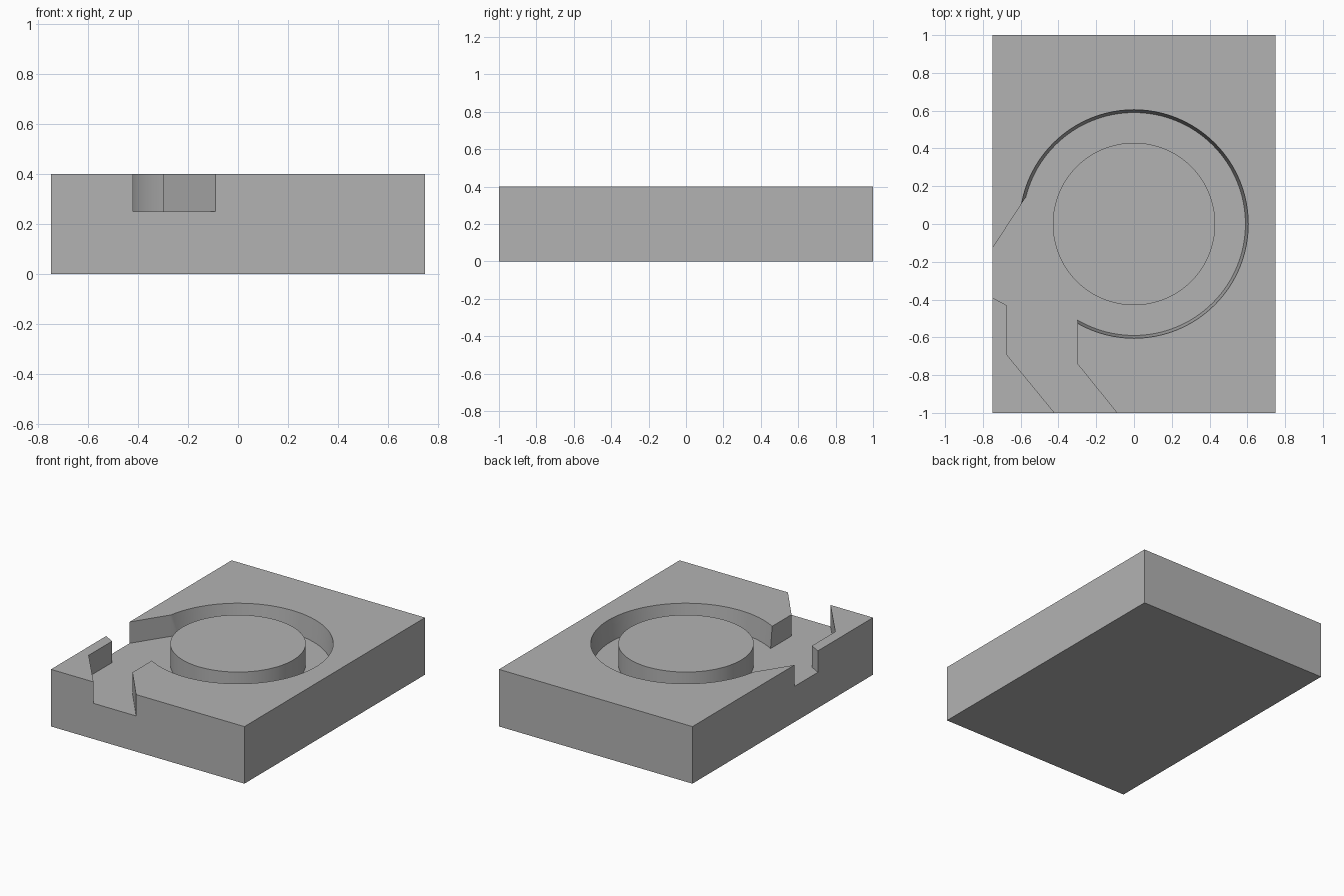
import bpy
import bmesh
import math

cube = bpy.data.objects.get("Cube")
if cube:
    bpy.data.objects.remove(cube, do_unlink=True)

TOP, FLOOR = 0.40, 0.25

# Single grey material
grey = bpy.data.materials.new("plain grey")
grey.use_nodes = True
colour = (0.45, 0.45, 0.45, 1)
grey.diffuse_color = colour
grey.node_tree.nodes["Principled BSDF"].inputs["Base Color"].default_value = colour


def prism(name, lower, upper, z0, z1):
    """Closed solid lofted between two matching outlines."""
    bm = bmesh.new()
    a = [bm.verts.new((x, y, z0)) for x, y in lower]
    b = [bm.verts.new((x, y, z1)) for x, y in upper]
    bm.faces.new(a)
    bm.faces.new(b)
    n = len(a)
    for i in range(n):
        j = (i + 1) % n
        bm.faces.new((a[i], a[j], b[j], b[i]))
    bmesh.ops.recalc_face_normals(bm, faces=bm.faces)
    mesh = bpy.data.meshes.new(name)
    bm.to_mesh(mesh)
    bm.free()
    mesh.materials.append(grey)
    obj = bpy.data.objects.new(name, mesh)
    bpy.context.collection.objects.link(obj)
    return obj


def circle(radius, n=96):
    return [(radius * math.cos(math.tau * i / n), radius * math.sin(math.tau * i / n))
            for i in range(n)]


def activate(obj):
    bpy.ops.object.select_all(action='DESELECT')
    obj.select_set(True)
    bpy.context.view_layer.objects.active = obj


def cut(target, cutter):
    mod = target.modifiers.new("cut", 'BOOLEAN')
    mod.operation = 'DIFFERENCE'
    mod.solver = 'EXACT'
    mod.object = cutter
    activate(target)
    bpy.ops.object.modifier_apply(modifier=mod.name)
    bpy.data.objects.remove(cutter, do_unlink=True)


# Rectangular block
rect = [(-0.75, -1), (0.75, -1), (0.75, 1), (-0.75, 1)]
block = prism("block", rect, rect, 0, TOP)

# Round pocket with a slightly flared wall, continued above the top face
flare = 0.015 / (TOP - FLOOR)
over = 0.1
cut(block, prism("pocket_cutter", circle(0.59), circle(0.605 + flare * over),
                 FLOOR, TOP + over))

# Channel from the pocket out through the front and right sides
channel = [(-0.56, 0.16), (-0.60, 0.10), (-0.80, -0.207), (-0.80, -0.363),
           (-0.675, -0.43), (-0.675, -0.69), (-0.338, -1.10), (-0.009, -1.10),
           (-0.30, -0.74), (-0.30, -0.49)]
cut(block, prism("channel_cutter", channel, channel, FLOOR, TOP + over))

# Round island standing in the pocket
island = prism("island", circle(0.43), circle(0.43), FLOOR - 0.01, TOP)

for part in (block, island):
    activate(part)
    bpy.ops.object.shade_smooth_by_angle(angle=math.radians(25))
